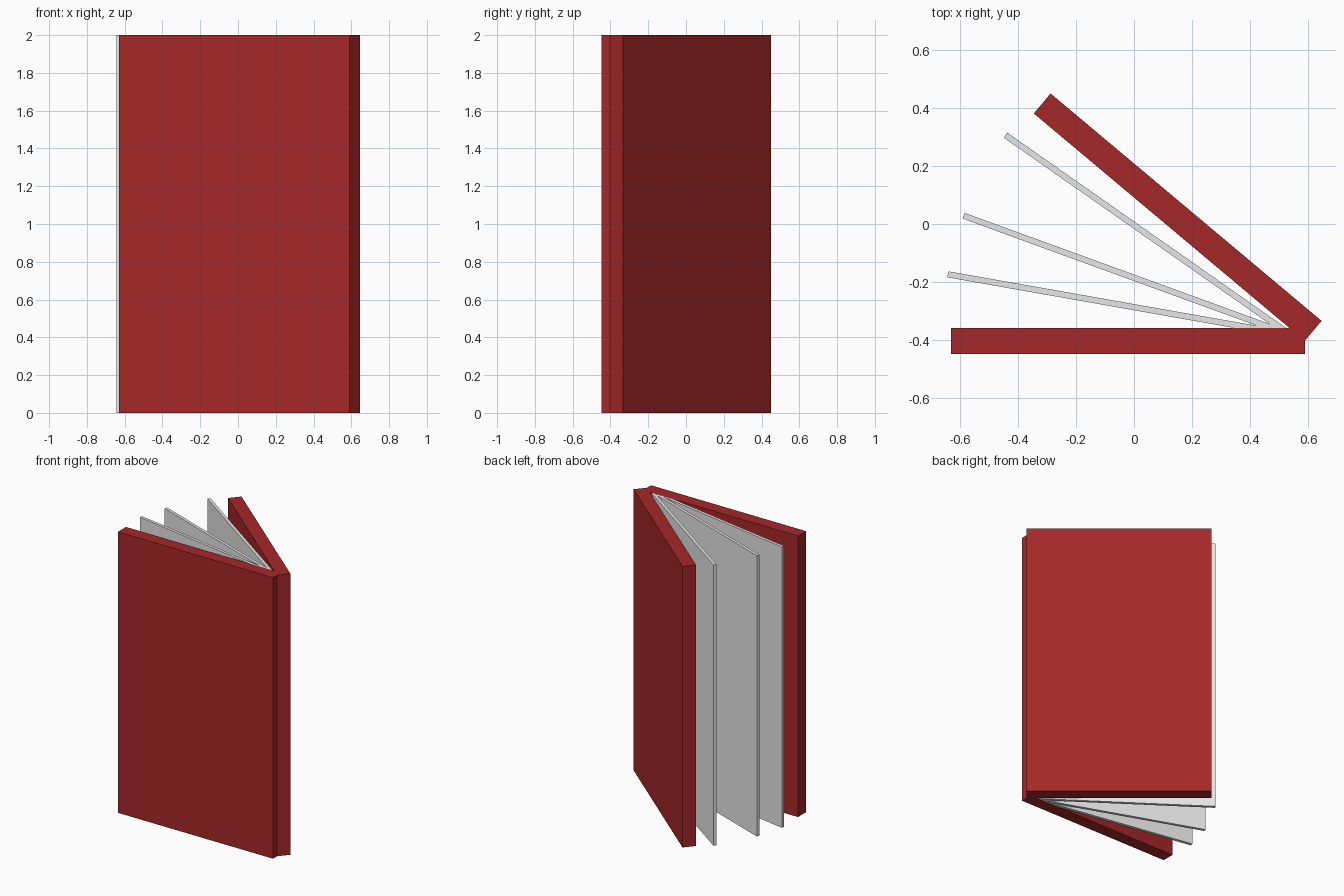
import bpy, bmesh, math
from mathutils import Matrix, Vector

if "Cube" in bpy.data.objects:
    bpy.data.objects.remove(bpy.data.objects["Cube"])


def material(name, rgb):
    m = bpy.data.materials.new(name)
    m.diffuse_color = (*rgb, 1.0)
    m.use_nodes = True
    m.node_tree.nodes["Principled BSDF"].inputs["Base Color"].default_value = m.diffuse_color
    return m


red = material("cover red", (0.38, 0.02, 0.021))
white = material("page white", (0.8, 0.8, 0.8))


def slab(name, hinge, angle, length, t0, t1, z0, z1, mat):
    """Upright board running from the hinge toward -x, swung by angle toward +y.
    t0..t1 is its thickness range across the hinge line."""
    bm = bmesh.new()
    bmesh.ops.create_cube(bm, size=1.0)
    size = Vector((length, t1 - t0, z1 - z0))
    centre = Vector((-length / 2, (t0 + t1) / 2, (z0 + z1) / 2))
    place = (Matrix.Translation((hinge[0], hinge[1], 0))
             @ Matrix.Rotation(-math.radians(angle), 4, 'Z')
             @ Matrix.Translation(centre)
             @ Matrix.Diagonal((*size, 1.0)))
    bm.transform(place)
    mesh = bpy.data.meshes.new(name)
    bm.to_mesh(mesh)
    bm.free()
    mesh.materials.append(mat)
    ob = bpy.data.objects.new(name, mesh)
    bpy.context.collection.objects.link(ob)
    return ob


# Covers: the back one swings open 40 degrees about the spine edge
spine = (0.589, -0.403)
slab("front_cover", spine, 0, 1.22, -0.045, 0.045, 0, 2, red)
slab("back_cover", spine, 40, 1.22, 0, 0.09, 0, 2, red)

# Pages fanned out between the covers
for i, angle in enumerate((10, 20, 35), 1):
    slab(f"page_{i}", (0.54, -0.382), angle, 1.2, -0.0105, 0.0105,
         0.0005, 1.9995, white)
